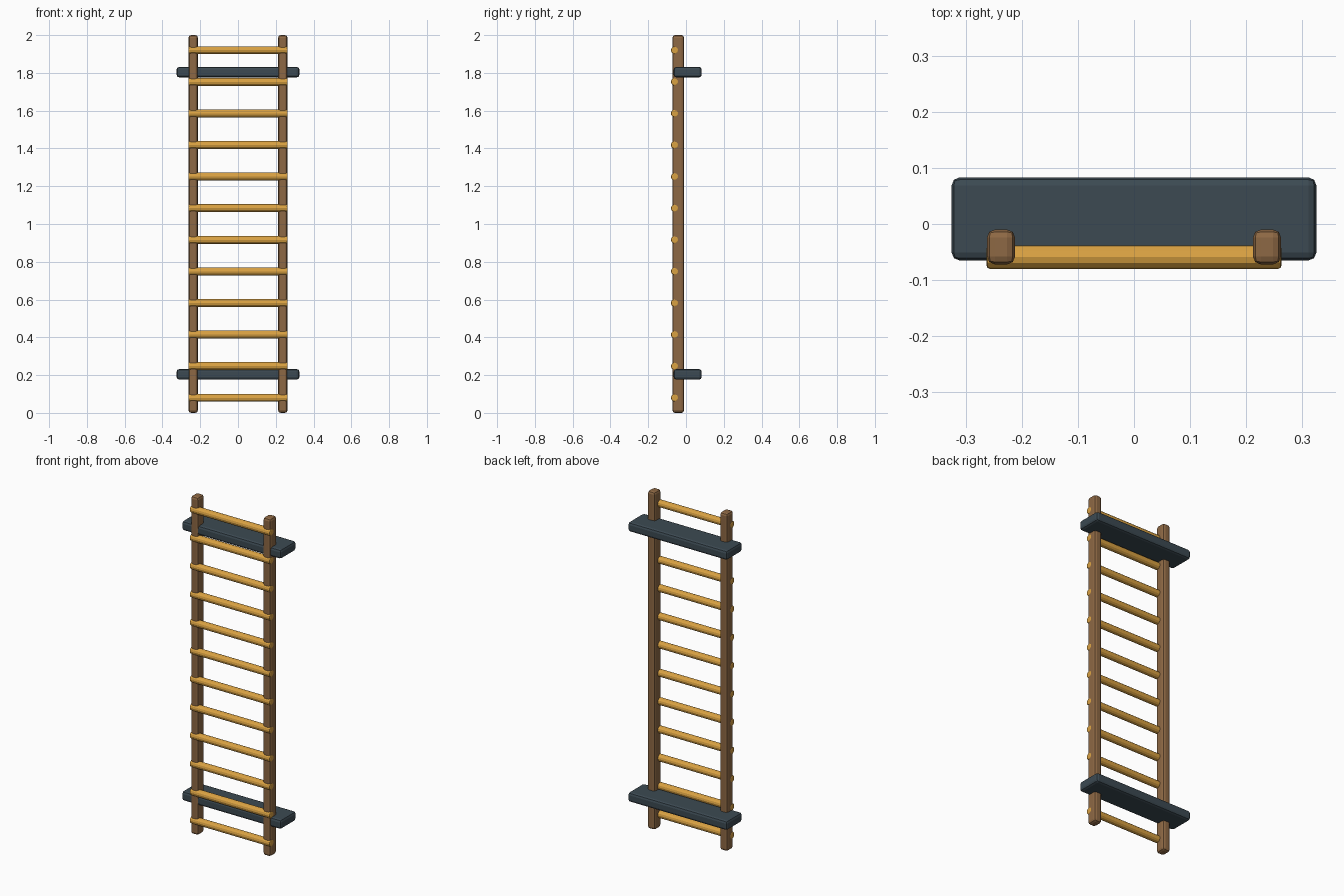
import bpy
import math

old = bpy.data.objects.get("Cube")
if old:
    bpy.data.objects.remove(old, do_unlink=True)


def material(name, rgb):
    mat = bpy.data.materials.new(name)
    mat.use_nodes = True
    colour = (*rgb, 1.0)
    mat.diffuse_color = colour
    mat.node_tree.nodes["Principled BSDF"].inputs["Base Color"].default_value = colour
    return mat


brown = material("brown wood", (0.27, 0.14, 0.058))
honey = material("honey wood", (0.70, 0.36, 0.055))
slate = material("slate paint", (0.045, 0.068, 0.085))


def finish(obj, name, mat, bevel, segments):
    """Name, colour and round off the active part."""
    obj.name = name
    obj.data.materials.append(mat)
    mod = obj.modifiers.new("rounded edges", "BEVEL")
    mod.width = bevel
    mod.segments = segments
    mod.limit_method = "ANGLE"
    mod.angle_limit = math.radians(50)
    return obj


def box(name, centre, size, mat, bevel):
    bpy.ops.mesh.primitive_cube_add(size=1, location=centre)
    obj = bpy.context.object
    obj.scale = size
    bpy.ops.object.transform_apply(location=False, rotation=False, scale=True)
    return finish(obj, name, mat, bevel, 2)


# Upright rails
for side, label in ((-1, "right"), (1, "left")):
    box(label + "_rail", (side * 0.237, -0.041, 1.0), (0.05, 0.062, 2.0), brown, 0.014)

# Round rungs, evenly spaced and set into the front of the rails
RUNGS = 12
for i in range(RUNGS):
    z = 0.08 + i * 1.84 / (RUNGS - 1)
    bpy.ops.mesh.primitive_cylinder_add(
        vertices=12, radius=0.021, depth=0.526,
        location=(0, -0.059, z), rotation=(0, math.pi / 2, 0))
    finish(bpy.context.object, "rung_%02d" % (i + 1), honey, 0.006, 2)

# Wall mounting boards behind the rails
for label, z in (("lower", 0.204), ("upper", 1.804)):
    box(label + "_mounting_board", (0, 0.009, z), (0.65, 0.148, 0.056), slate, 0.014)
